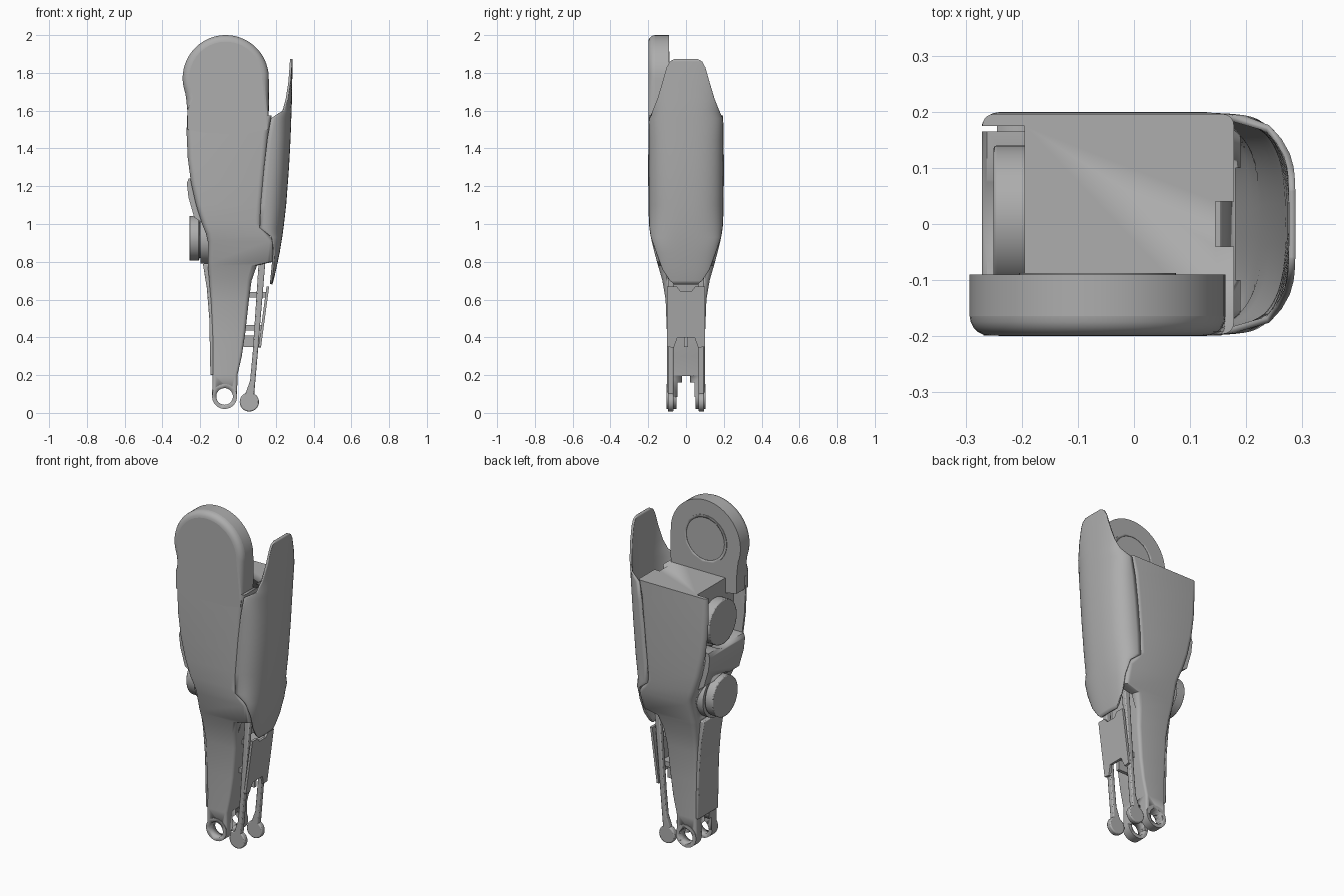
import bpy, bmesh, math
from mathutils import Vector, Matrix

if "Cube" in bpy.data.objects:
    bpy.data.objects.remove(bpy.data.objects["Cube"])

grey = bpy.data.materials.new("mid grey")
grey.diffuse_color = (0.42, 0.42, 0.42, 1)
grey.use_nodes = True
grey.node_tree.nodes["Principled BSDF"].inputs["Base Color"].default_value = grey.diffuse_color


def finish(name, bm, angle=35, smooth=True):
    bmesh.ops.recalc_face_normals(bm, faces=bm.faces)
    me = bpy.data.meshes.new(name)
    bm.to_mesh(me)
    bm.free()
    me.materials.append(grey)
    ob = bpy.data.objects.new(name, me)
    bpy.context.collection.objects.link(ob)
    if smooth:
        shade(ob, angle)
    return ob


def shade(ob, angle=35):
    bpy.ops.object.select_all(action='DESELECT')
    ob.select_set(True)
    bpy.context.view_layer.objects.active = ob
    bpy.ops.object.shade_smooth_by_angle(angle=math.radians(angle))


def lerp(table, z):
    """Interpolate rows (z, a, b, ...) sorted by rising z."""
    for p, q in zip(table, table[1:]):
        if z <= q[0]:
            t = max(0, (z - p[0]) / (q[0] - p[0]))
            return [a + (b - a) * t for a, b in zip(p[1:], q[1:])]
    return table[-1][1:]


def extrude_xz(name, pts, y0, y1):
    bm = bmesh.new()
    f = bm.faces.new([bm.verts.new((x, y0, z)) for x, z in pts])
    r = bmesh.ops.extrude_face_region(bm, geom=[f])
    vs = [v for v in r['geom'] if isinstance(v, bmesh.types.BMVert)]
    bmesh.ops.translate(bm, verts=vs, vec=(0, y1 - y0, 0))
    return finish(name, bm)


def cyl(name, axis, centre, r, a, b, seg=40):
    bm = bmesh.new()
    rot = Matrix.Rotation(math.pi / 2, 4, 'Y' if axis == 'x' else 'X')
    x, y, z = centre
    pos = ((a + b) / 2, y, z) if axis == 'x' else (x, (a + b) / 2, z)
    bmesh.ops.create_cone(bm, cap_ends=True, segments=seg, radius1=r, radius2=r,
                          depth=abs(b - a), matrix=Matrix.Translation(pos) @ rot)
    return finish(name, bm)


def box(name, lo, hi):
    return extrude_xz(name, [(lo[0], lo[2]), (hi[0], lo[2]), (hi[0], hi[2]), (lo[0], hi[2])], lo[1], hi[1])


def cut(ob, *cutters):
    for c in cutters:
        c.hide_render = True
        c.hide_set(True)
        m = ob.modifiers.new("cut", 'BOOLEAN')
        m.operation, m.solver, m.object = 'DIFFERENCE', 'EXACT', c


def bevel(ob, w, seg=3):
    m = ob.modifiers.new("bevel", 'BEVEL')
    m.width, m.segments, m.limit_method = w, seg, 'ANGLE'
    m.angle_limit = math.radians(40)


def arc(cx, cz, r, a0, a1, n):
    return [(cx + r * math.cos(math.radians(a0 + (a1 - a0) * i / n)),
             cz + r * math.sin(math.radians(a0 + (a1 - a0) * i / n))) for i in range(n + 1)]


# Leg body: rounded sections (z, left x, right x, half depth, corner radius)
body_rows = [
    (0.085, -0.137, -0.005, 0.100, 0.012), (0.20, -0.135, -0.003, 0.100, 0.014),
    (0.30, -0.135, 0.020, 0.100, 0.015), (0.42, -0.138, 0.038, 0.101, 0.018),
    (0.60, -0.145, 0.058, 0.108, 0.022), (0.70, -0.152, 0.072, 0.125, 0.025),
    (0.78, -0.160, 0.100, 0.148, 0.03), (0.80, -0.160, 0.185, 0.154, 0.03),
    (0.91, -0.160, 0.190, 0.182, 0.03), (0.95, -0.170, 0.155, 0.190, 0.03),
    (1.00, -0.190, 0.120, 0.196, 0.03), (1.10, -0.222, 0.128, 0.199, 0.03),
    (1.22, -0.249, 0.138, 0.200, 0.03), (1.35, -0.266, 0.150, 0.200, 0.03),
    (1.48, -0.272, 0.162, 0.199, 0.03), (1.575, -0.270, 0.178, 0.196, 0.02)]
bm = bmesh.new()
rings = []
for z, xl, xr, h, r in body_rows:
    ring = []
    for cx, cy, a in ((xr - r, h - r, 0), (xl + r, h - r, 90), (xl + r, r - h, 180), (xr - r, r - h, 270)):
        ring += [bm.verts.new((x, y, z)) for x, y in arc(cx, cy, r, a, a + 90, 5)]
    rings.append(ring)
for p, q in zip(rings, rings[1:]):
    for i in range(len(p)):
        j = (i + 1) % len(p)
        bm.faces.new((p[i], p[j], q[j], q[i]))
bm.faces.new(rings[0])
bm.faces.new(rings[-1])
body = finish("leg_body", bm)
cut(body,
    box("rear_bay_cutter", (-0.5, -0.165, 1.20), (-0.195, 0.175, 1.7)),
    cyl("lower_bay_cutter", 'x', (0, 0, 0.925), 0.13, -0.5, -0.15),
    box("shin_notch_cutter", (0.145, -0.04, 1.40), (0.4, 0.04, 1.7)),
    box("fork_cutter", (-0.4, -0.045, -0.1), (0.3, 0.045, 0.16)),
    box("fork_top_cutter", (-0.4, -0.02, 0.1), (0.3, 0.02, 0.195)),
    box("rod_bay_cutter", (0.07, -0.10, 0.5), (0.3, 0.10, 0.92)),
    cyl("axle_hole_cutter", 'y', (-0.071, 0, 0.087), 0.044, -0.3, 0.3))

# Ankle fork rings
for s, side in ((-1, "front"), (1, "back")):
    ring = cyl(side + "_ankle_ring", 'y', (-0.071, 0, 0.087), 0.066, s * 0.05, s * 0.103)
    cut(ring, cyl(side + "_ring_hole", 'y', (-0.071, 0, 0.087), 0.044, -0.3, 0.3))

# Knee plate: round top running down into the body side
outline = arc(-0.065, 1.772, 0.228, -2, 200, 36)
outline += [(-0.274, 1.66), (-0.268, 1.60), (-0.268, 1.50), (-0.05, 1.46), (0.155, 1.50), (0.163, 1.6)]
knee = extrude_xz("knee_plate", outline, -0.199, -0.09)
bm = bmesh.new()
bm.from_mesh(knee.data)
rim = [e for e in bm.edges if all(v.co.y < -0.19 and v.co.z > 1.59 for v in e.verts)]
bmesh.ops.bevel(bm, geom=rim, offset=0.035, segments=5, profile=0.5, affect='EDGES')
bm.to_mesh(knee.data)
bm.free()
shade(knee)
pad = cyl("knee_inner_pad", 'y', (-0.065, 0, 1.772), 0.14, -0.092, -0.087, 48)
cut(pad, cyl("pad_inner_cutter", 'y', (-0.065, 0, 1.772), 0.125, -0.2, 0))

# Shin guard: curved shell (z, outer x, edge x, full half depth, visible half depth)
shin_rows = [
    (0.68, 0.182, 0.150, 0.125, 0.062), (0.70, 0.188, 0.145, 0.130, 0.085),
    (0.76, 0.202, 0.155, 0.150, 0.125), (0.85, 0.221, 0.160, 0.172, 0.158),
    (0.93, 0.234, 0.160, 0.188, 0.186), (0.98, 0.241, 0.115, 0.194, 0.194),
    (1.10, 0.255, 0.120, 0.197, 0.197), (1.30, 0.270, 0.138, 0.198, 0.198),
    (1.45, 0.278, 0.155, 0.197, 0.197), (1.56, 0.282, 0.175, 0.195, 0.195),
    (1.60, 0.284, 0.185, 0.194, 0.176), (1.66, 0.285, 0.200, 0.192, 0.152),
    (1.75, 0.287, 0.225, 0.190, 0.125), (1.83, 0.288, 0.245, 0.188, 0.102),
    (1.86, 0.288, 0.255, 0.188, 0.086), (1.873, 0.288, 0.260, 0.188, 0.062)]
bm = bmesh.new()
grid = []
N, P = 28, 2.6
for z, xo, xe, full, vis in shin_rows:
    top = math.asin(min(1, (vis / full)) ** (P / 2))
    row = []
    for i in range(N + 1):
        a = top * (2 * i / N - 1)
        y = math.copysign(full * abs(math.sin(a)) ** (2 / P), a)
        row.append(bm.verts.new((xe + (xo - xe) * abs(math.cos(a)) ** (2 / P), y, z)))
    grid.append(row)
for p, q in zip(grid, grid[1:]):
    for i in range(N):
        bm.faces.new((p[i], p[i + 1], q[i + 1], q[i]))
shin = finish("shin_guard", bm)
m = shin.modifiers.new("thickness", 'SOLIDIFY')
m.thickness, m.offset = 0.012, 0
up = shin.data.polygons[len(shin.data.polygons) // 2].normal.x > 0
m.offset = -1 if up else 1

# Upper and lower actuators in the calf
upper = cyl("upper_actuator", 'x', (0, 0.01, 1.365), 0.130, -0.25, -0.18, 48)
lower = cyl("lower_actuator", 'x', (0, 0, 0.925), 0.118, -0.258, -0.205, 48)
for ob in (upper, lower):
    bevel(ob, 0.005, 2)
cyl("lower_actuator_base", 'x', (0, 0, 0.915), 0.125, -0.198, -0.14, 48)
cyl("lower_actuator_neck", 'x', (0, 0, 0.92), 0.10, -0.21, -0.19, 48)

# Calf cover between the actuators
cover = extrude_xz("calf_cover", [(-0.271, 1.215), (-0.262, 1.14), (-0.232, 1.035), (-0.18, 1.00),
                                  (-0.18, 1.24), (-0.262, 1.24)], -0.165, 0.165)
cut(cover, cyl("cover_cut_top", 'x', (0, 0.01, 1.365), 0.143, -0.5, 0),
    cyl("cover_cut_bottom", 'x', (0, 0, 0.925), 0.130, -0.5, 0))

# Lower calf plate
calf = extrude_xz("lower_calf_plate", [(-0.186, 0.79), (-0.165, 0.66), (-0.152, 0.50), (-0.146, 0.20),
                                       (-0.128, 0.20), (-0.130, 0.50), (-0.14, 0.79)], -0.095, 0.095)
bevel(calf, 0.006, 2)

# Push rods with round ends
for s, side in ((-1, "front"), (1, "back")):
    y0, y1 = s * 0.066, s * 0.096
    end = cyl(side + "_rod_end", 'y', (0.060, 0, 0.058), 0.051, y0, y1)
    bevel(end, 0.006, 2)
    rod = extrude_xz(side + "_push_rod", [(0.035, 0.09), (0.085, 0.09), (0.092, 0.17), (0.105, 0.32),
                                          (0.148, 0.84), (0.112, 0.84), (0.078, 0.32), (0.064, 0.17)], y0, y1)
    bevel(rod, 0.006, 2)

# Ankle guard panel with a stepped lower edge, and its brackets
bm = bmesh.new()
guard = [(-0.1, 0.35), (-0.065, 0.345), (-0.045, 0.40), (0.045, 0.40), (0.065, 0.345), (0.1, 0.35),
         (0.1, 0.67), (0.05, 0.67), (0.03, 0.645), (-0.03, 0.645), (-0.05, 0.67), (-0.1, 0.67)]
f = bm.faces.new([bm.verts.new((0.122 + (z - 0.35) * 0.135, y, z)) for y, z in guard])
r = bmesh.ops.extrude_face_region(bm, geom=[f])
bmesh.ops.translate(bm, verts=[v for v in r['geom'] if isinstance(v, bmesh.types.BMVert)], vec=(-0.014, 0, 0))
finish("ankle_guard", bm)
for z, x in ((0.45, 0.125), (0.625, 0.148)):
    box("guard_bracket", (0.03, -0.05, z - 0.015), (x, 0.05, z + 0.015))
box("guard_tab", (0.03, -0.01, 0.35), (0.115, 0.01, 0.41))
